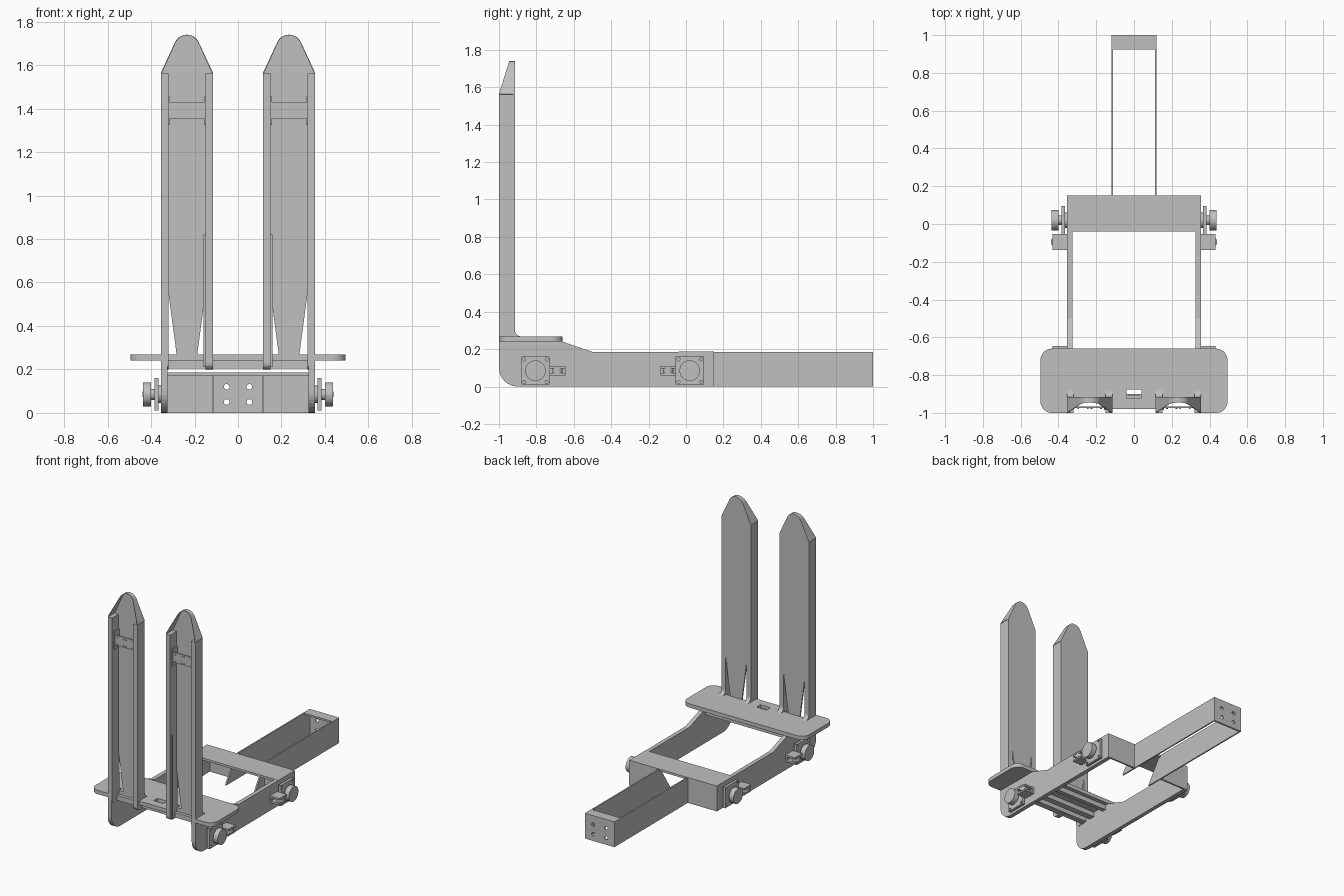
import bpy, bmesh, math
from mathutils import Matrix, Vector

if bpy.data.objects.get("Cube"):
    bpy.data.objects.remove(bpy.data.objects["Cube"])

grey = bpy.data.materials.new("plain_grey")
grey.use_nodes = True
COLOUR = (0.53, 0.53, 0.53, 1)
grey.diffuse_color = COLOUR
grey.node_tree.nodes["Principled BSDF"].inputs["Base Color"].default_value = COLOUR


def finish(name, bm, mirror=False, cutters=()):
    bmesh.ops.recalc_face_normals(bm, faces=bm.faces[:])
    me = bpy.data.meshes.new(name)
    bm.to_mesh(me)
    bm.free()
    me.materials.append(grey)
    ob = bpy.data.objects.new(name, me)
    bpy.context.collection.objects.link(ob)
    for c in cutters:
        m = ob.modifiers.new("cut", 'BOOLEAN')
        m.operation, m.object, m.solver = 'DIFFERENCE', c, 'EXACT'
    if mirror:
        ob.modifiers.new("mirror", 'MIRROR')
    return ob


def prism(name, pts, axis, a, b, **kw):
    """Extrude a 2D outline along an axis from a to b."""
    place = {'x': lambda p, t: (t, p[0], p[1]),
             'y': lambda p, t: (p[0], t, p[1]),
             'z': lambda p, t: (p[0], p[1], t)}[axis]
    bm = bmesh.new()
    lo = [bm.verts.new(place(p, a)) for p in pts]
    hi = [bm.verts.new(place(p, b)) for p in pts]
    bm.faces.new(lo)
    bm.faces.new(hi[::-1])
    for i in range(len(pts)):
        j = (i + 1) % len(pts)
        bm.faces.new((lo[i], lo[j], hi[j], hi[i]))
    return finish(name, bm, **kw)


def box(name, x, y, z, **kw):
    return prism(name, [(x[0], y[0]), (x[1], y[0]), (x[1], y[1]), (x[0], y[1])],
                 'z', z[0], z[1], **kw)


def arc(cx, cy, r, start, end, n=8):
    steps = [math.radians(start + (end - start) * i / n) for i in range(n + 1)]
    return [(cx + r * math.cos(t), cy + r * math.sin(t)) for t in steps]


def rods(name, axis, spots, r, a, b, n=24, **kw):
    """Round rods along an axis at a list of 2D spots."""
    bm = bmesh.new()
    for u, v in spots:
        mid = (a + b) / 2
        pos, rot = (((mid, u, v), Matrix.Rotation(math.pi / 2, 4, 'Y')) if axis == 'x' else
                    ((u, mid, v), Matrix.Rotation(math.pi / 2, 4, 'X')) if axis == 'y' else
                    ((u, v, mid), Matrix()))
        bmesh.ops.create_cone(bm, cap_ends=True, segments=n, radius1=r, radius2=r,
                              depth=b - a, matrix=Matrix.Translation(pos) @ rot)
    ob = finish(name, bm, **kw)
    for p in ob.data.polygons:
        p.use_smooth = len(p.vertices) == 4
    for e in ob.data.edges:
        v1, v2 = (ob.data.vertices[i].co for i in e.vertices)
        k = 'xyz'.index(axis)
        e.use_edge_sharp = abs(v1[k] - v2[k]) < 1e-5
    return ob


def helper(ob):
    ob.hide_render = True
    ob.hide_set(True)
    return ob


# Chassis: side rails with a rounded toe and a raised front
rail = arc(-0.9, 0.1, 0.1, 180, 270) + [(0.15, 0), (0.15, 0.185), (-0.5, 0.185),
                                       (-0.66, 0.24), (-1, 0.24)]
prism("side_rail", rail, 'x', 0.325, 0.355, mirror=True)
box("cross_top_plate", (-0.355, 0.355), (-0.04, 0.15), (0.17, 0.186))
box("cross_back_plate", (0.11, 0.33), (0.138, 0.15), (0, 0.18), mirror=True)

# Tongue: open frame with a drilled end plate and top flange
prism("tongue_wall", [(0.02, 0), (1, 0), (1, 0.185), (0.14, 0.185)],
      'x', 0.11, 0.12, mirror=True)
bolt_cut = helper(rods("end_bolt_cutter", 'y',
                       [(x, z) for x in (-0.052, 0.052) for z in (0.05, 0.12)],
                       0.013, 0.95, 1.05, 12))
box("tongue_end_plate", (-0.115, 0.115), (0.988, 1), (0, 0.185), cutters=[bolt_cut])
box("tongue_end_flange", (-0.115, 0.115), (0.925, 0.995), (0.172, 0.185))

# Platform with rounded corners, fork notches and a centre window
W, R = 0.495, 0.06
outline = (arc(W - R, -0.66 - R, R, 0, 90) + arc(R - W, -0.66 - R, R, 90, 180)
           + arc(R - W, -1 + R, R, 180, 270)
           + [(-0.355, -1), (-0.355, -0.922), (-0.115, -0.922), (-0.115, -0.98),
              (0.115, -0.98), (0.115, -0.922), (0.355, -0.922), (0.355, -1)]
           + arc(W - R, -1 + R, R, 270, 360))
window = helper(box("window_cutter", (-0.04, 0.04), (-0.92, -0.875), (0.2, 0.3)))
prism("platform", outline, 'z', 0.24, 0.268, cutters=[window])

# Bars carrying the platform
for i, (y0, y1) in enumerate([(-0.945, -0.9), (-0.86, -0.815), (-0.72, -0.69)]):
    box(f"platform_bar_{i + 1}", (-0.326, 0.326), (y0, y1), (0.205, 0.241))
box("latch_block", (-0.03, 0.03), (-0.91, -0.9), (0.21, 0.25))

# Forks: channel bars, tapered back plate and pointed hood
C, H, SHOULDER = 0.235, 0.12, 1.565
tip = [(C - H, SHOULDER)] + arc(C, 1.68, 0.06, 155, 25, 12) + [(C + H, SHOULDER)]
back = tip + [(C + H, 0.82), (C + 0.085, 0.55), (C + 0.045, 0.25),
              (C - 0.045, 0.25), (C - 0.085, 0.55), (C - H, 0.82)]
prism("fork_back_plate", back, 'y', -0.925, -0.915, mirror=True)
foot = [(-0.925, 0.26), (-0.88, 0.26)] + arc(-0.88, 0.303, 0.035, 270, 180, 6) + [(-0.925, 0.32)]
toe = arc(-0.97, 0.23, 0.03, 180, 270, 6) + [(-0.915, 0.2), (-0.915, SHOULDER - 0.004),
                                            (-1, SHOULDER - 0.004)]
for side, x0 in (("inner", C - H), ("outer", C + H - 0.035)):
    prism(f"fork_{side}_bar", toe, 'x', x0, x0 + 0.035, mirror=True)
    prism(f"fork_{side}_foot", foot, 'x', x0, x0 + 0.035, mirror=True)
box("fork_inner_lip", (C - 0.086, C - 0.077), (-0.985, -0.975), (0.21, 0.82), mirror=True)
box("fork_brace", (C - 0.085, C + 0.085), (-0.975, -0.965), (1.355, 1.43), mirror=True)
for x0 in (C - 0.085, C + 0.079):
    box("fork_brace_tab", (x0, x0 + 0.006), (-0.98, -0.925), (1.325, 1.455), mirror=True)
rods("brace_bolt", 'y', [(C + dx, z) for z in (1.365, 1.415) for dx in (-0.06, -0.01, 0.01, 0.06)],
     0.005, -0.98, -0.974, 10, mirror=True)

# Hood rim follows the tip and gets shallower towards the point
bm = bmesh.new()
inset = [(C + (x - C) * 0.96, z - 0.003) for x, z in tip]
prev = None
for (x, z), (u, w) in zip(tip, inset):
    front = -1 + (z - SHOULDER) * 0.055 / 0.175
    ring = [bm.verts.new(p) for p in ((x, front, z), (x, -0.915, z), (u, -0.92, w), (u, front, w))]
    if prev:
        for k in range(4):
            m = (k + 1) % 4
            bm.faces.new((prev[k], prev[m], ring[m], ring[k]))
    else:
        bm.faces.new(ring)
    prev = ring
bm.faces.new(prev[::-1])
finish("fork_hood_rim", bm, mirror=True)

# Side wheels: mounting plate, hub, disc and a clamp beside each
for name, yc, clamp in (("front", -0.805, -0.687), ("rear", 0.02, -0.095)):
    corners = [(yc + dy, 0.085 + dz) for dy in (-0.06, 0.06) for dz in (-0.06, 0.06)]
    holes = helper(rods(f"{name}_plate_cutter", 'x', corners, 0.008, 0.35, 0.4, 12))
    box(f"{name}_wheel_plate", (0.365, 0.385), (yc - 0.075, yc + 0.075), (0.01, 0.16),
        mirror=True, cutters=[holes])
    rods(f"{name}_plate_spacer", 'x', [(yc, 0.085)], 0.04, 0.35, 0.37, mirror=True)
    rods(f"{name}_hub", 'x', [(yc, 0.085)], 0.025, 0.38, 0.41, mirror=True)
    rods(f"{name}_wheel", 'x', [(yc, 0.085)], 0.055, 0.4, 0.437, 40, mirror=True)
    for z in (0.06, 0.097):
        box(f"{name}_clamp_flap", (0.355, 0.432), (clamp - 0.042, clamp + 0.042),
            (z, z + 0.013), mirror=True)
    box(f"{name}_clamp_base", (0.353, 0.365), (clamp - 0.042, clamp + 0.042),
        (0.06, 0.11), mirror=True)
    rods(f"{name}_clamp_roller", 'z', [(0.412, clamp)], 0.028, 0.072, 0.098, mirror=True)
